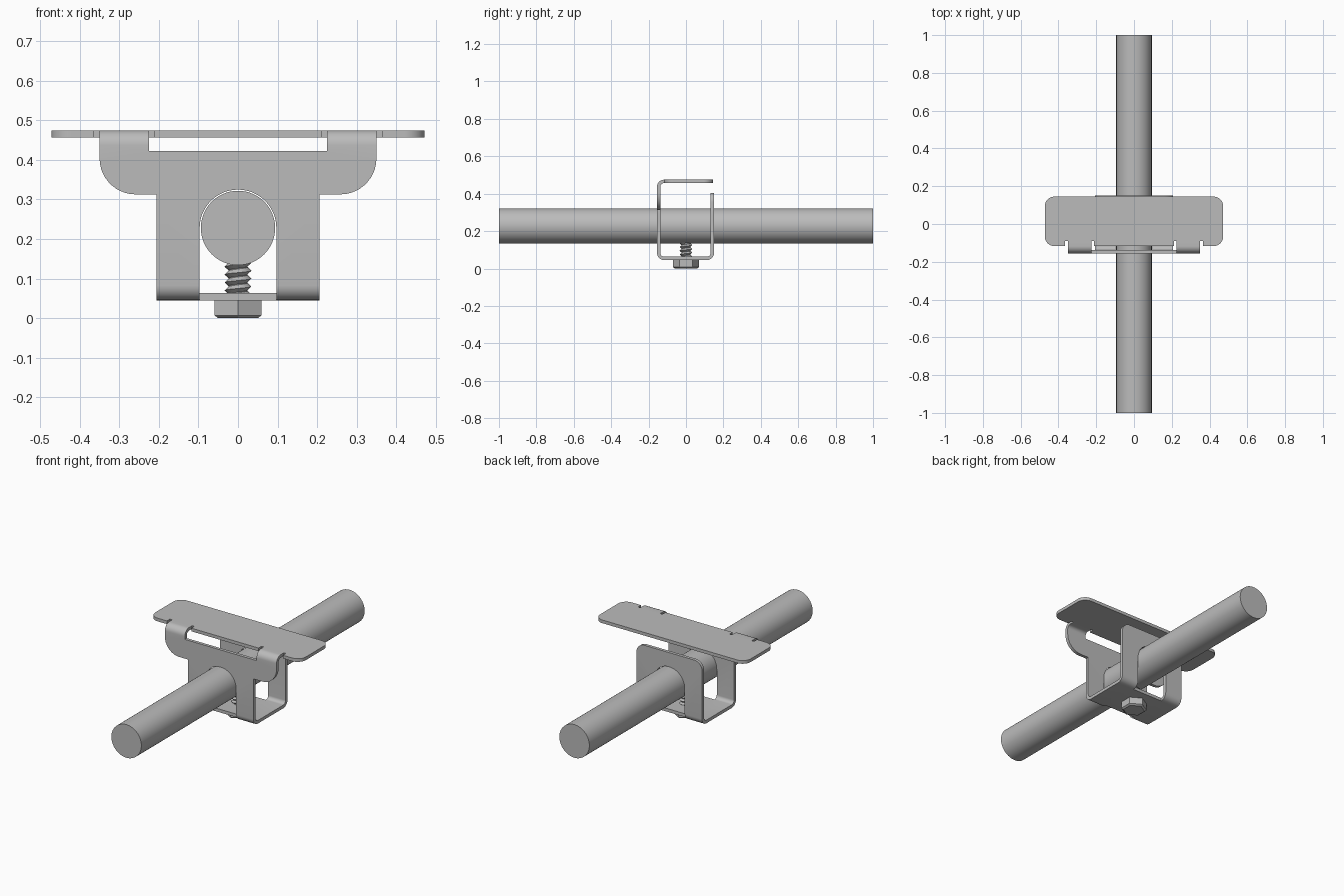
import bpy, bmesh
from math import sin, cos, pi, tan
from mathutils import Vector, Matrix

cube = bpy.data.objects.get("Cube")
if cube:
    bpy.data.objects.remove(cube)

GREY = (0.5, 0.5, 0.5, 1.0)
steel = bpy.data.materials.new("grey steel")
steel.use_nodes = True
steel.diffuse_color = GREY
steel.node_tree.nodes["Principled BSDF"].inputs["Base Color"].default_value = GREY


def finish(name, bm):
    bmesh.ops.recalc_face_normals(bm, faces=bm.faces[:])
    mesh = bpy.data.meshes.new(name)
    bm.to_mesh(mesh)
    bm.free()
    mesh.materials.append(steel)
    obj = bpy.data.objects.new(name, mesh)
    bpy.context.collection.objects.link(obj)
    bpy.ops.object.select_all(action='DESELECT')
    obj.select_set(True)
    bpy.context.view_layer.objects.active = obj
    bpy.ops.object.shade_smooth_by_angle(angle=pi / 6)
    return obj


def lathe(name, profile, sides, matrix=Matrix()):
    """Capped solid of revolution from (radius, height) pairs."""
    bm = bmesh.new()
    rings = [[bm.verts.new((r * sin(2 * pi * i / sides), r * cos(2 * pi * i / sides), z))
              for i in range(sides)] for r, z in profile]
    for a, b in zip(rings, rings[1:]):
        for i in range(sides):
            j = (i + 1) % sides
            bm.faces.new((a[i], a[j], b[j], b[i]))
    bm.faces.new(rings[0])
    bm.faces.new(rings[-1])
    bm.transform(matrix)
    return finish(name, bm)


def rounded(corners, steps=8):
    """Outline with each (x, s, radius) corner filleted."""
    out = []
    for k, (x, s, r) in enumerate(corners):
        p = Vector((x, s))
        if r == 0:
            out.append(p)
            continue
        a = (Vector(corners[k - 1][:2]) - p).normalized()
        b = (Vector(corners[(k + 1) % len(corners)][:2]) - p).normalized()
        half = a.angle(b) / 2
        centre = p + (a + b).normalized() * r / sin(half)
        start, end = p + a * r / tan(half) - centre, p + b * r / tan(half) - centre
        for i in range(steps + 1):
            t = i / steps
            out.append(centre + (start.lerp(end, t)).normalized() * r)
    return out


def mirrored(half):
    return half + [(-x, s, r) for x, s, r in reversed(half)]


# Sheet metal bracket: a flat pattern (x across, s along) folded at three bends
THICK, BEND = 0.018, 0.038
ARC = BEND * pi / 2
BACK_Y, FRONT_Y, BASE_Z, TOP_Z = 0.15, -0.155, 0.045, 0.475
BACK_TOP, PLATE_END = 0.405, 0.145
lengths = [BACK_TOP - BASE_Z - BEND, ARC, BACK_Y - FRONT_Y - 2 * BEND, ARC,
           TOP_Z - BASE_Z - 2 * BEND, ARC, PLATE_END - FRONT_Y - BEND]
marks = [sum(lengths[:i]) for i in range(len(lengths) + 1)]


def back(z):
    return BACK_TOP - z


def front(z):
    return marks[4] + z - BASE_Z - BEND


def plate(y):
    return marks[6] + y - FRONT_Y - BEND


def fold(x, s, depth):
    """Place a flat-pattern point on the folded sheet, depth being inward."""
    pos, heading = Vector((BACK_Y, BACK_TOP)), -pi / 2
    for i, length in enumerate(lengths):
        run = min(max(s - marks[i], 0), length)
        if i % 2 == 0:
            pos = pos + Vector((cos(heading), sin(heading))) * run
        else:
            turn = run / BEND
            centre = pos + Vector((sin(heading), -cos(heading))) * BEND
            heading -= turn
            pos = centre - Vector((sin(heading), -cos(heading))) * BEND
    pos = pos + Vector((sin(heading), -cos(heading))) * depth
    return Vector((x, pos.x, pos.y))


ROD_R, ROD_Z, SLOT_R = 0.094, 0.228, 0.097
NECK, WING, EDGE = 0.206, 0.35, 0.472
fold_s, relief_s = plate(-0.117), plate(-0.09)

outline = rounded(mirrored([
    (NECK, 0, 0.05), (NECK, front(0.313), 0),
    (WING, front(0.313), 0.09), (WING, relief_s, 0),
    (WING + 0.014, relief_s, 0), (WING + 0.014, fold_s, 0),
    (EDGE, fold_s, 0.05), (EDGE, plate(PLATE_END), 0.05)]))
window = rounded(mirrored([
    (0.225, front(0.422), 0), (0.225, relief_s, 0),
    (0.211, relief_s, 0), (0.211, fold_s, 0)]))


def keyhole(centre, end, way):
    arc = [Vector((SLOT_R * cos(pi * i / 24), centre + way * SLOT_R * sin(pi * i / 24)))
           for i in range(25)]
    return arc + [Vector((-SLOT_R, end)), Vector((SLOT_R, end))]


loops = [outline, window,
         keyhole(back(ROD_Z), marks[2], -1),
         keyhole(front(ROD_Z), marks[3], 1)]
bm = bmesh.new()
for loop in loops:
    verts = [bm.verts.new((p.x, p.y, 0)) for p in loop]
    for i, v in enumerate(verts):
        bm.edges.new((verts[i - 1], v))
bmesh.ops.triangle_fill(bm, edges=bm.edges[:], use_beauty=True, normal=(0, 0, 1))

# Cut the sheet across each bend so that it can curve
STEPS = 8
for b in (1, 3, 5):
    for i in range(STEPS + 1):
        s = marks[b] + lengths[b] * i / STEPS
        bmesh.ops.bisect_plane(bm, geom=bm.verts[:] + bm.edges[:] + bm.faces[:], dist=1e-5,
                               plane_co=(0, s, 0), plane_no=(0, 1, 0))
bmesh.ops.dissolve_limit(bm, angle_limit=0.001, verts=[], edges=[])
extruded = bmesh.ops.extrude_face_region(bm, geom=bm.faces[:], use_keep_orig=True)
for v in extruded["geom"]:
    if isinstance(v, bmesh.types.BMVert):
        v.co.z = THICK
for v in bm.verts:
    v.co = fold(*v.co)
finish("folded_bracket", bm)

# Round rod running front to back
lathe("rod", [(ROD_R, -1), (ROD_R, 1)], 64,
      Matrix.Translation((0, 0, ROD_Z)) @ Matrix.Rotation(pi / 2, 4, 'X'))

# Clamping bolt: chamfered hex head, core and helical thread
lathe("bolt_head", [(0.058, 0), (0.069, 0.007), (0.069, BASE_Z)], 6)
lathe("bolt_core", [(0.024, 0.03), (0.024, 0.14)], 32)

bm = bmesh.new()
SEG, TURNS, PITCH, START = 32, 5, 0.02, 0.03
root, crest = [], []
for j in range(SEG * (TURNS + 1)):
    a, z = 2 * pi * j / SEG, START + PITCH * j / SEG
    root.append(bm.verts.new((0.023 * cos(a), 0.023 * sin(a), z)))
    crest.append(bm.verts.new((0.034 * cos(a), 0.034 * sin(a), z + PITCH / 2)))
for j in range(SEG * TURNS - 1):
    bm.faces.new((root[j], root[j + 1], crest[j + 1], crest[j]))
    bm.faces.new((crest[j], crest[j + 1], root[j + SEG + 1], root[j + SEG]))
bmesh.ops.delete(bm, geom=[v for v in bm.verts if not v.link_faces], context='VERTS')
finish("bolt_thread", bm)
